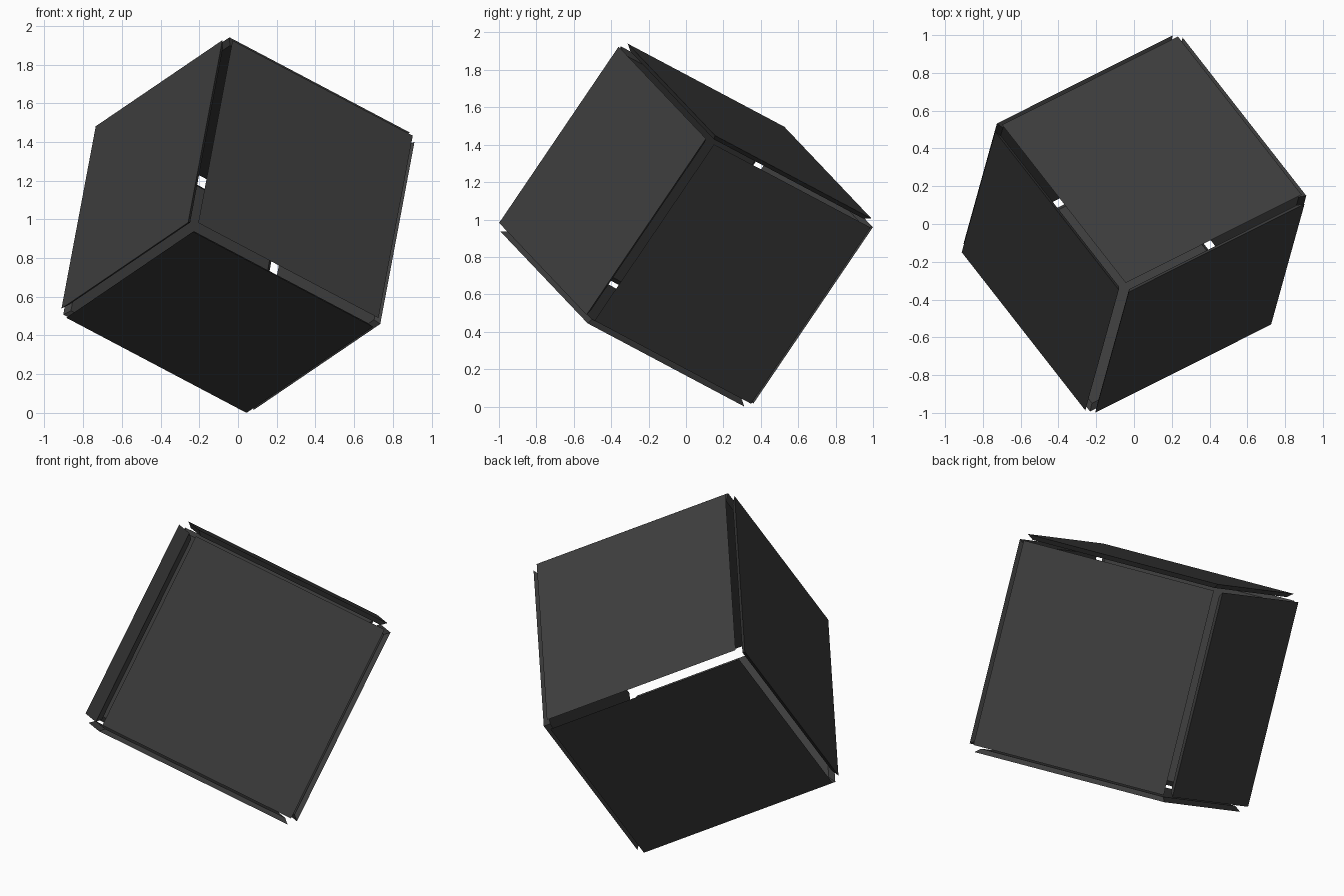
import bpy, bmesh
from mathutils import Vector, Matrix

if "Cube" in bpy.data.objects:
    bpy.data.objects.remove(bpy.data.objects["Cube"], do_unlink=True)

REACH = 0.614      # centre to the outer face of a panel
HALF = 0.576       # half width of a panel's outer face
THICK = 0.026      # panel thickness, also the width of its mitred rim

# Charcoal material
charcoal = bpy.data.materials.new("charcoal")
charcoal.use_nodes = True
colour = (0.048, 0.048, 0.048, 1)
charcoal.diffuse_color = colour
bsdf = next(n for n in charcoal.node_tree.nodes if n.type == "BSDF_PRINCIPLED")
bsdf.inputs["Base Color"].default_value = colour
bsdf.inputs["Roughness"].default_value = 0.8

# Axes of the tilted box, made exactly square to one another
side = Vector((0.809, 0.4056, -0.427)).normalized()
depth = Vector((-0.568, 0.727, -0.386))
depth = (depth - side * depth.dot(side)).normalized()
up = side.cross(depth)


def add_panel(name, u, v, n):
    """Thin square plate with mitred edges, facing along n."""
    bm = bmesh.new()
    bmesh.ops.create_cube(bm, size=2)
    for vert in bm.verts:
        outer = vert.co.z > 0
        half = HALF if outer else HALF - THICK
        level = REACH if outer else REACH - THICK
        vert.co = Vector((vert.co.x * half, vert.co.y * half, level))
    bm.transform(Matrix((u, v, n)).transposed().to_4x4())
    bmesh.ops.recalc_face_normals(bm, faces=bm.faces)
    mesh = bpy.data.meshes.new(name)
    bm.to_mesh(mesh)
    bm.free()
    mesh.materials.append(charcoal)
    panel = bpy.data.objects.new(name, mesh)
    bpy.context.collection.objects.link(panel)
    return panel


# Six separate panels around a hollow middle
panels = []
for names, u, v, n in ((("left_panel", "right_panel"), depth, up, side),
                       (("back_panel", "front_panel"), up, side, depth),
                       (("top_panel", "bottom_panel"), side, depth, up)):
    panels.append(add_panel(names[0], u, v, n))
    panels.append(add_panel(names[1], v, u, -n))

# Rest the lowest corner on the ground
lowest = min(v.co.z for p in panels for v in p.data.vertices)
for p in panels:
    p.location.z = -lowest
